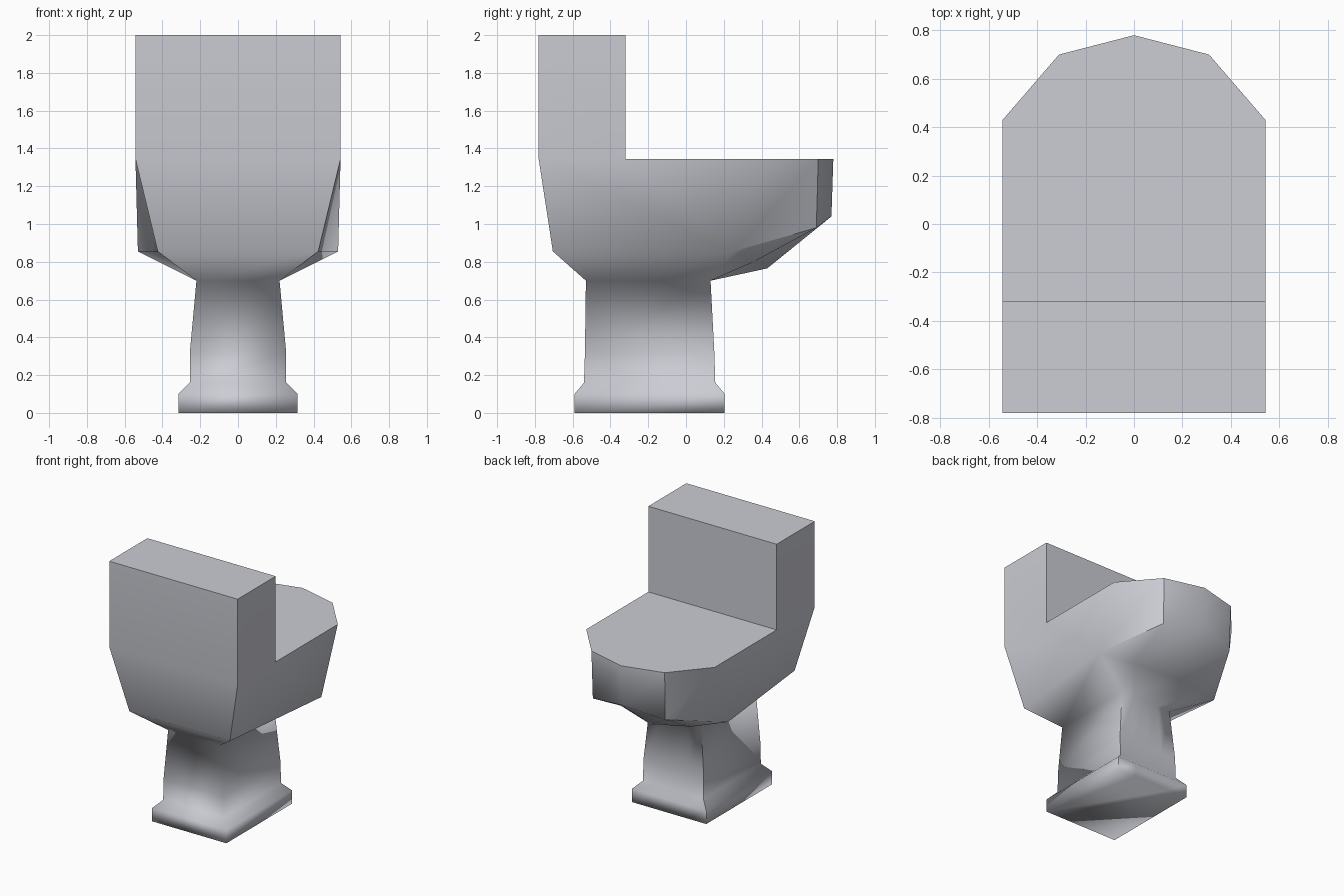
import bpy, bmesh, math
from mathutils import Vector

if "Cube" in bpy.data.objects:
    bpy.data.objects.remove(bpy.data.objects["Cube"])

SEAT_Z, TANK_Y, TOP_Z = 1.345, -0.32, 2.0


def pedestal_row(x, y_front, y_back, z):
    """Half outline of the rectangular foot: back, corner, shoulder, centre."""
    return [(x, y_front, z), (x, y_back, z), (x / 2, y_back, z), (0, y_back, z)]


# Half outlines from the floor up to the seat
rows = [
    pedestal_row(0.315, -0.59, 0.205, 0.0),
    pedestal_row(0.315, -0.59, 0.205, 0.10),
    pedestal_row(0.255, -0.54, 0.155, 0.16),
    pedestal_row(0.255, -0.535, 0.15, 0.32),
    pedestal_row(0.22, -0.53, 0.13, 0.70),
    # bowl underside, bowl belly (shares its side points), seat rim
    [(0.425, -0.705, 0.855), (0.53, 0.25, 0.855), (0.30, 0.36, 0.80), (0, 0.43, 0.765)],
    [(0.425, -0.705, 0.855), (0.53, 0.25, 0.855), (0.305, 0.69, 0.98), (0, 0.77, 1.04)],
    [(0.543, -0.78, SEAT_Z), (0.543, 0.43, SEAT_Z), (0.31, 0.70, SEAT_Z), (0, 0.78, SEAT_Z)],
]

# Loft pedestal and bowl from mirrored rows
bm = bmesh.new()
rings = []
for row in rows:
    pts = row + [(-x, y, z) for x, y, z in reversed(row[:3])]
    rings.append([bm.verts.new(p) for p in pts])
n = len(rings[0])
for a, b in zip(rings, rings[1:]):
    for i in range(n):
        j = (i + 1) % n
        bm.faces.new((a[i], a[j], b[j], b[i]))
bm.faces.new(list(reversed(rings[0])))
cap = bm.faces.new(rings[-1])

# Split the seat top and raise the rear strip as the tank
bmesh.ops.bisect_plane(bm, geom=[cap] + list(cap.edges) + list(cap.verts),
                       plane_co=(0, TANK_Y, 0), plane_no=(0, 1, 0))
strip = [f for f in bm.faces
         if all(v.co.z > SEAT_Z - 0.01 and v.co.y < TANK_Y + 0.01 for v in f.verts)]
raised = bmesh.ops.extrude_discrete_faces(bm, faces=strip)["faces"]
bmesh.ops.translate(bm, verts=list({v for f in raised for v in f.verts}),
                    vec=Vector((0, 0, TOP_Z - SEAT_Z)))
bmesh.ops.remove_doubles(bm, verts=bm.verts, dist=0.0005)
bmesh.ops.recalc_face_normals(bm, faces=bm.faces)

# Smooth shading; creases on the tank, rim and upright corners only
for f in bm.faces:
    f.smooth = True
for e in bm.edges:
    a, b = (v.co for v in e.verts)
    mid = (a + b) / 2
    level = abs(a.z - b.z) < 0.01
    foot_front = mid.z < 0.75 and mid.y < -0.4
    if e.calc_face_angle(0) > math.radians(40):
        e.smooth = not (mid.z > 1.2 or (not level and abs(mid.x) > 0.2 and not foot_front))

mesh = bpy.data.meshes.new("toilet")
bm.to_mesh(mesh)
bm.free()
toilet = bpy.data.objects.new("toilet", mesh)
bpy.context.collection.objects.link(toilet)

porcelain = bpy.data.materials.new("pale grey porcelain")
porcelain.diffuse_color = (0.6, 0.61, 0.66, 1)
porcelain.use_nodes = True
porcelain.node_tree.nodes["Principled BSDF"].inputs["Base Color"].default_value = porcelain.diffuse_color
mesh.materials.append(porcelain)
